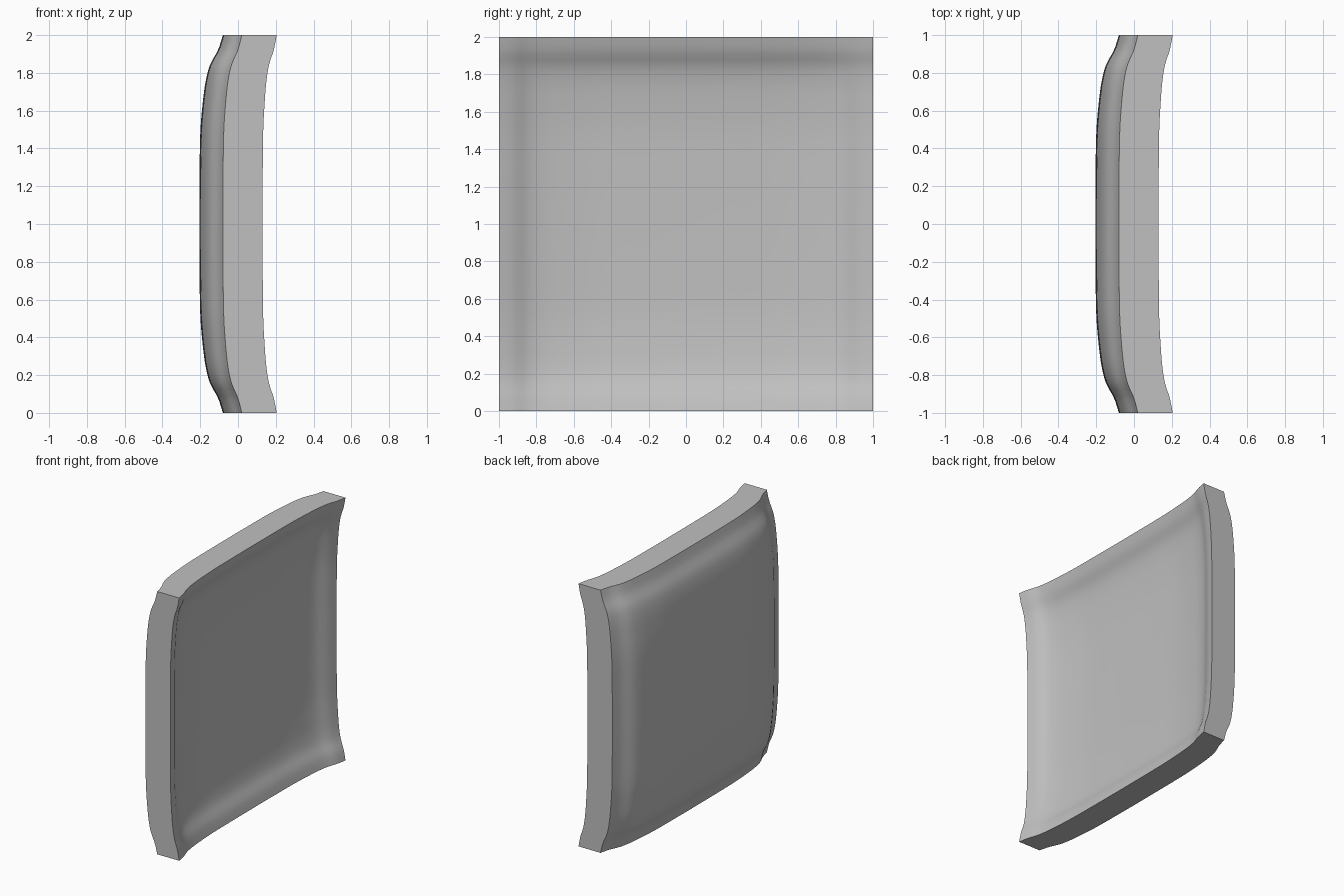
import bpy
import bmesh
import math
from mathutils import Matrix

default_cube = bpy.data.objects.get("Cube")
if default_cube:
    bpy.data.objects.remove(default_cube, do_unlink=True)

# Dish profile: distance from the middle, share of full depth
PROFILE = [(0, 1), (0.25, 0.99), (0.5, 0.95), (0.69, 0.81), (0.78, 0.69),
           (0.85, 0.52), (0.92, 0.21), (1, 0)]
SEGMENTS = 64


def slope(i):
    a = PROFILE[max(i - 1, 0)]
    b = PROFILE[min(i + 1, len(PROFILE) - 1)]
    return 0 if i == 0 else (b[1] - a[1]) / (b[0] - a[0])


def dish(t):
    """Smooth curve through the profile points."""
    t = min(abs(t), 1)
    i = max(k for k in range(len(PROFILE) - 1) if PROFILE[k][0] <= t)
    (t0, v0), (t1, v1) = PROFILE[i], PROFILE[i + 1]
    w = t1 - t0
    s = (t - t0) / w
    ease = s * s * (3 - 2 * s)
    return (v0 + (v1 - v0) * ease
            + w * slope(i) * s * (1 - s) ** 2
            - w * slope(i + 1) * s * s * (1 - s))


def face_x(vert, corner, edge_depth, extra_depth):
    a, b = dish(vert.co.y), dish(vert.co.z - 1)
    return corner - edge_depth * (a + b) - extra_depth * a * b


# Upright square sheet, extruded into a closed slab
bm = bmesh.new()
bmesh.ops.create_grid(bm, x_segments=SEGMENTS, y_segments=SEGMENTS, size=1)
bmesh.ops.transform(bm, verts=bm.verts, matrix=Matrix.Translation((0, 0, 1))
                    @ Matrix.Rotation(math.pi / 2, 4, 'Y'))
convex = list(bm.verts)
result = bmesh.ops.extrude_face_region(bm, geom=list(bm.faces), use_keep_orig=True)
hollow = [g for g in result["geom"] if isinstance(g, bmesh.types.BMVert)]

# Bulged side and hollow side
for v in convex:
    v.co.x = face_x(v, 0.02, 0.1, 0.025)
for v in hollow:
    v.co.x = face_x(v, 0.205, 0.075, 0.045)
bmesh.ops.recalc_face_normals(bm, faces=bm.faces)

mesh = bpy.data.meshes.new("curved_panel")
bm.to_mesh(mesh)
bm.free()
panel = bpy.data.objects.new("curved_panel", mesh)
bpy.context.collection.objects.link(panel)

# Plain grey material
GREY = (0.53, 0.53, 0.53, 1)
mat = bpy.data.materials.new("plain_grey")
mat.use_nodes = True
mat.diffuse_color = GREY
for node in mat.node_tree.nodes:
    if node.type == 'BSDF_PRINCIPLED':
        node.inputs["Base Color"].default_value = GREY
mesh.materials.append(mat)

# Smooth faces with a crisp rim
bpy.ops.object.select_all(action='DESELECT')
panel.select_set(True)
bpy.context.view_layer.objects.active = panel
bpy.ops.object.shade_smooth_by_angle(angle=math.radians(35))
